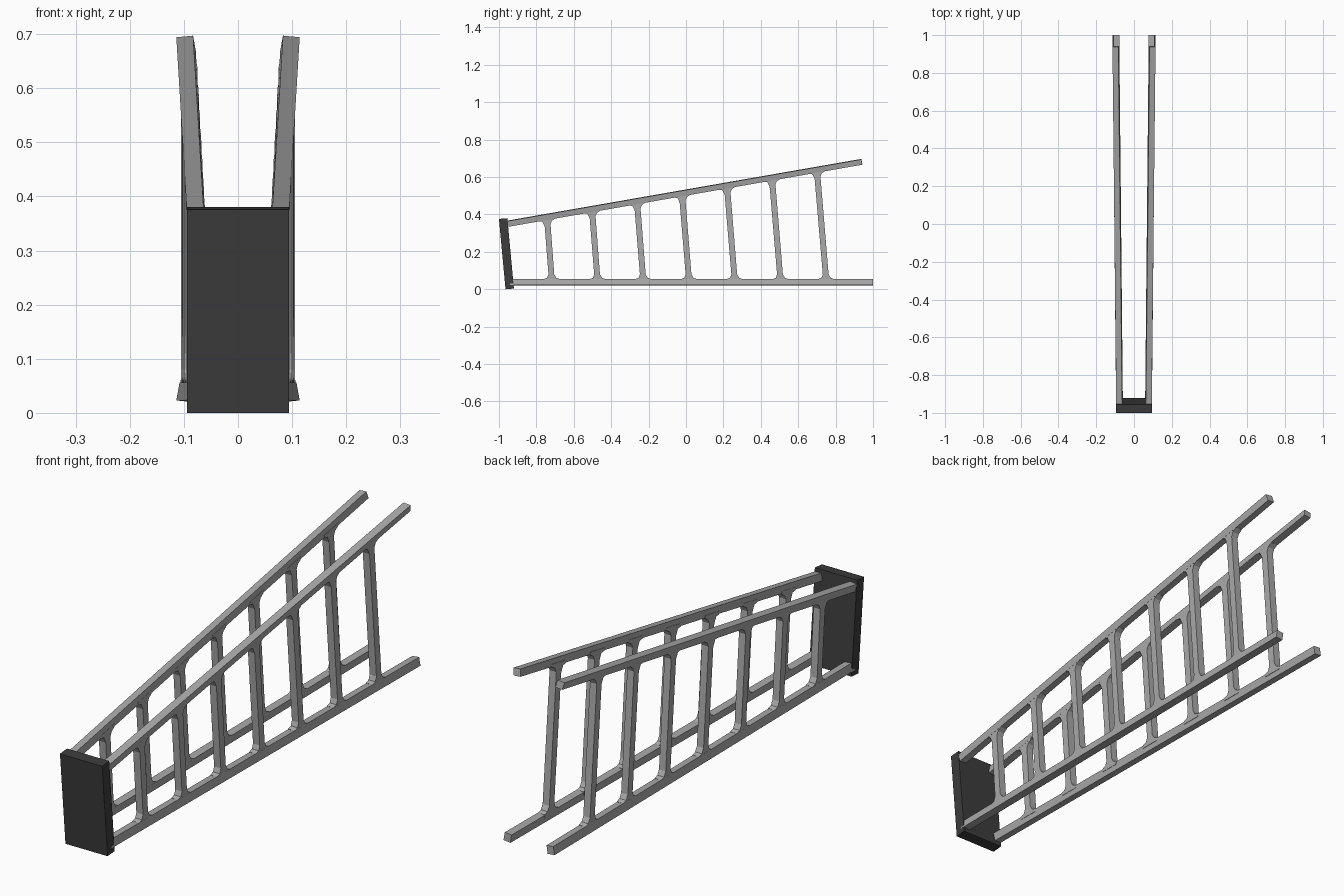
import bpy
from mathutils import Vector

if "Cube" in bpy.data.objects:
    bpy.data.objects.remove(bpy.data.objects["Cube"])


def material(name, v):
    m = bpy.data.materials.new(name)
    m.diffuse_color = (v, v, v, 1)
    m.use_nodes = True
    m.node_tree.nodes["Principled BSDF"].inputs["Base Color"].default_value = m.diffuse_color
    return m


steel = material("steel_grey", 0.4)
black = material("dark_rubber", 0.045)


def loft(name, a, b, mat, mirror=True):
    """Closed solid between two matching outlines, mirrored across x."""
    n = len(a)
    faces = [list(range(n))[::-1], list(range(n, 2 * n))]
    faces += [[i, (i + 1) % n, (i + 1) % n + n, i + n] for i in range(n)]
    me = bpy.data.meshes.new(name)
    me.from_pydata([Vector(p) for p in list(a) + list(b)], [], faces)
    ob = bpy.data.objects.new(name, me)
    bpy.context.collection.objects.link(ob)
    bpy.context.view_layer.objects.active = ob
    ob.select_set(True)
    bpy.ops.object.mode_set(mode='EDIT')
    bpy.ops.mesh.select_all(action='SELECT')
    bpy.ops.mesh.normals_make_consistent(inside=False)
    bpy.ops.object.mode_set(mode='OBJECT')
    ob.select_set(False)
    if mirror:
        ob.modifiers.new("mirror", 'MIRROR')
    me.materials.append(mat)
    return ob


# Tilted end plate
plate = [(-0.965, 0.0), (-0.92, 0.004), (-0.955, 0.38), (-1.0, 0.376)]
loft("end_plate", [(-0.094, y, z) for y, z in plate],
     [(0.094, y, z) for y, z in plate], black, False)

# Lower rails: sections lean outward at the bottom
loft("lower_rail",
     [(0.064, -0.94, 0.020), (0.095, -0.94, 0.023), (0.090, -0.94, 0.056), (0.059, -0.94, 0.053)],
     [(0.083, 1.0, 0.020), (0.114, 1.0, 0.023), (0.108, 1.0, 0.056), (0.078, 1.0, 0.053)], steel)

# Upper rails: rising, sections lean outward at the top
loft("upper_rail",
     [(0.059, -0.95, 0.337), (0.090, -0.95, 0.334), (0.094, -0.956, 0.364), (0.063, -0.956, 0.367)],
     [(0.078, 0.943, 0.669), (0.108, 0.943, 0.666), (0.114, 0.937, 0.694), (0.083, 0.937, 0.697)], steel)


def under_rail(y):
    return 0.335 + (y + 0.947) * 0.1757


# Seven leaning rungs per side with flared ends
for i in range(7):
    yb = -0.718 + 0.2445 * i
    yt = -0.742 + 0.2405 * i
    w = 0.0155

    def edge(s):
        zt = under_rail(yt + s * w)

        def at(z):
            return yb + (yt - yb) * (z - 0.055) / (zt - 0.055) + s * w
        flare = yt + s * (w + 0.028)
        return [(at(0.055) + s * 0.026, 0.042), (at(0.055) + s * 0.026, 0.055),
                (at(0.055) + s * 0.009, 0.061), (at(0.08), 0.08),
                (at(zt - 0.028), zt - 0.028 + s * 0.004),
                (yt + s * (w + 0.010), under_rail(yt + s * w) - 0.007),
                (flare, under_rail(flare)), (flare, under_rail(flare) + 0.012)]

    prof = edge(1) + edge(-1)[::-1]

    def outer(y):
        return 0.0895 + 0.0095 * (y + 0.94)

    loft(f"rung_{i + 1}", [(outer(y) - 0.030, y, z) for y, z in prof],
         [(outer(y), y, z) for y, z in prof], steel)
